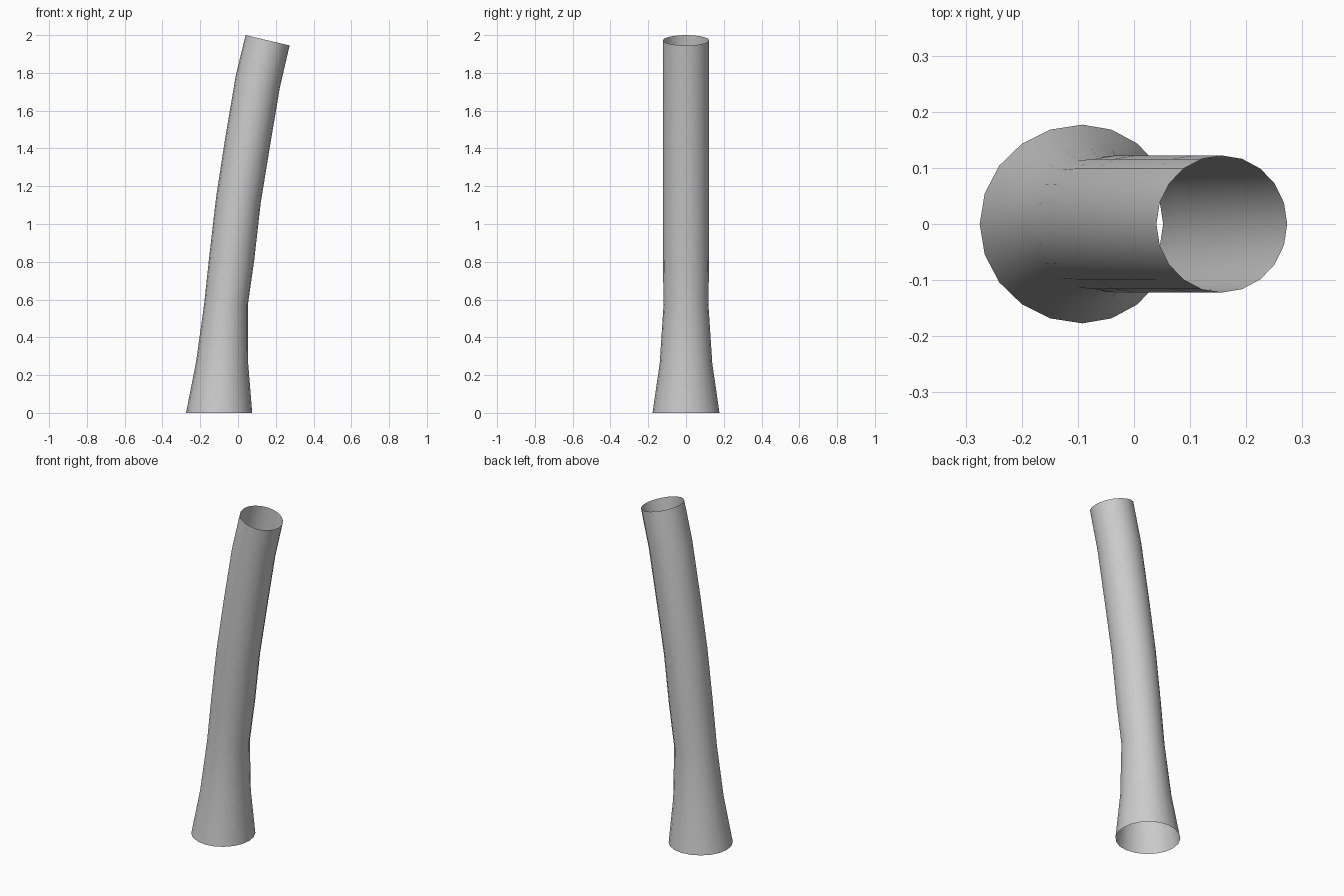
import bpy, bmesh, math

if "Cube" in bpy.data.objects:
    bpy.data.objects.remove(bpy.data.objects["Cube"])

SIDES = 20
# Rings: left x, left z, centre x, right x, right z, half depth in y
RINGS = [
    (-0.275, 0.00, -0.092, 0.075, 0.00, 0.177),
    (-0.222, 0.27, -0.080, 0.054, 0.26, 0.139),
    (-0.180, 0.57, -0.063, 0.052, 0.57, 0.119),
    (-0.152, 0.83, -0.033, 0.086, 0.81, 0.122),
    (-0.116, 1.14, 0.002, 0.120, 1.11, 0.122),
    (-0.070, 1.44, 0.050, 0.169, 1.41, 0.122),
    (-0.013, 1.78, 0.105, 0.221, 1.72, 0.122),
    (0.040, 2.00, 0.157, 0.273, 1.945, 0.122),
]

# Open, leaning, flared tube
bm = bmesh.new()
loops = []
for lx, lz, cx, rx, rz, d in RINGS:
    loop = []
    for i in range(SIDES):
        a = 2 * math.pi * i / SIDES
        c, s = math.cos(a), math.sin(a)
        x = cx + c * ((rx - cx) if c > 0 else (cx - lx))
        z = lz + (rz - lz) * (x - lx) / (rx - lx)
        loop.append(bm.verts.new((x, d * s, z)))
    loops.append(loop)
for low, high in zip(loops, loops[1:]):
    for i in range(SIDES):
        j = (i + 1) % SIDES
        f = bm.faces.new((low[i], low[j], high[j], high[i]))
        f.smooth = True

mesh = bpy.data.meshes.new("trunk")
bm.to_mesh(mesh)
bm.free()
trunk = bpy.data.objects.new("trunk", mesh)
bpy.context.collection.objects.link(trunk)
